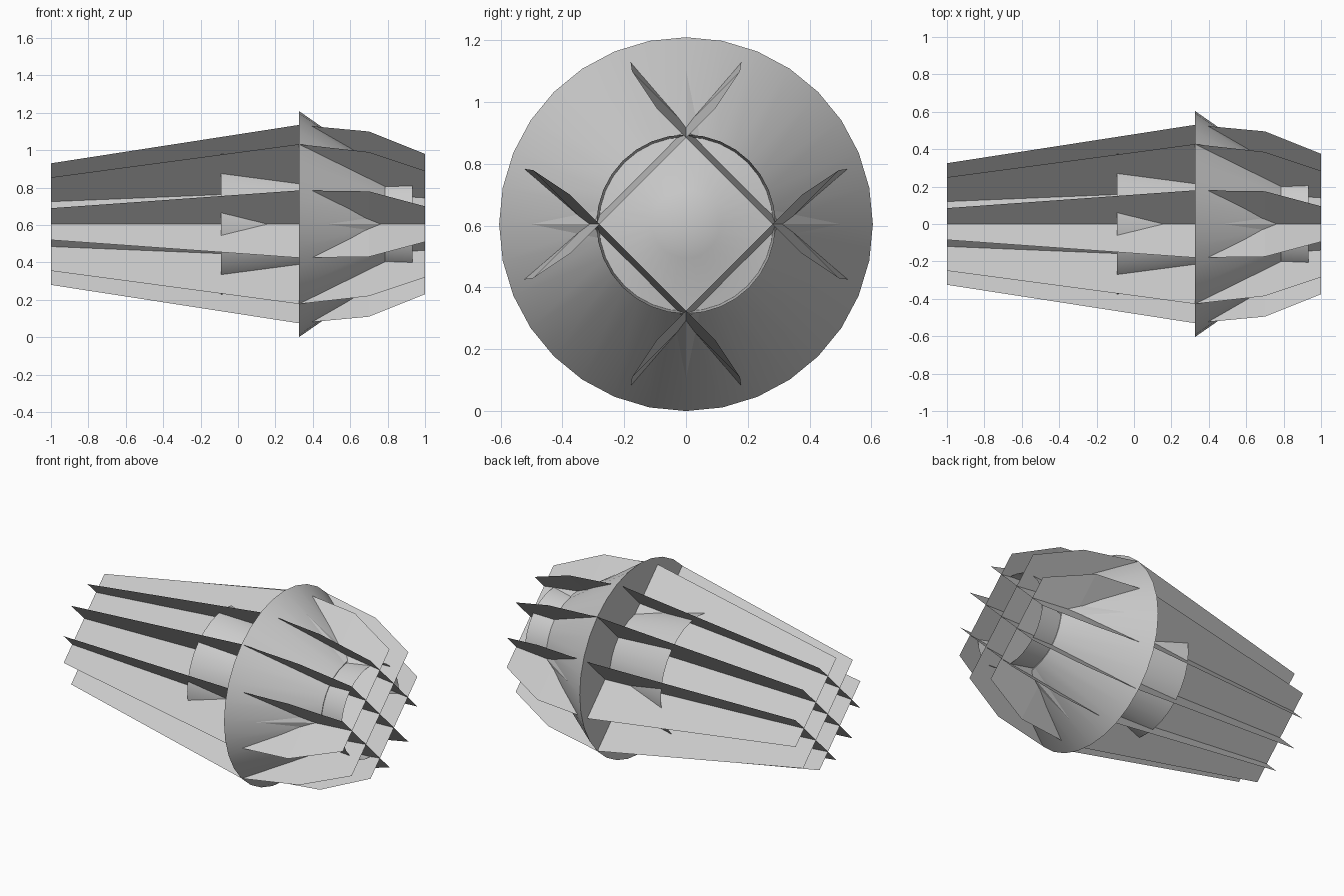
import bpy, bmesh, math
from mathutils import Matrix

if "Cube" in bpy.data.objects:
    bpy.data.objects.remove(bpy.data.objects["Cube"])

ZC = 0.605  # height of the long axis


def finish(name, bm, smooth=False):
    me = bpy.data.meshes.new(name)
    bm.normal_update()
    bm.to_mesh(me)
    bm.free()
    ob = bpy.data.objects.new(name, me)
    bpy.context.collection.objects.link(ob)
    ob.location.z = ZC
    if smooth:
        bpy.ops.object.select_all(action='DESELECT')
        ob.select_set(True)
        bpy.context.view_layer.objects.active = ob
        bpy.ops.object.shade_smooth_by_angle(angle=math.radians(25))
    return ob


def revolve(name, profile, n=32):
    """Surface of revolution about the x axis from (x, radius) pairs."""
    bm = bmesh.new()
    rings = []
    for x, r in profile:
        if r == 0:
            rings.append([bm.verts.new((x, 0, 0))] * n)
        else:
            rings.append([bm.verts.new((x, r * math.sin(2 * math.pi * i / n),
                                        r * math.cos(2 * math.pi * i / n))) for i in range(n)])
    for a, b in zip(rings, rings[1:]):
        for i in range(n):
            j = (i + 1) % n
            quad = list(dict.fromkeys((a[i], a[j], b[j], b[i])))
            bm.faces.new(quad)
    return finish(name, bm, True)


def strip(name, stations, quarter):
    """Thin plate through (x, low, high) stations: from (y=low,z=high) to (y=high,z=low)."""
    bm = bmesh.new()
    rows = [[bm.verts.new((x, lo, hi)), bm.verts.new((x, hi, lo))] for x, lo, hi in stations]
    for a, b in zip(rows, rows[1:]):
        bm.faces.new((a[0], a[1], b[1], b[0]))
    bm.transform(Matrix.Rotation(quarter * math.pi / 2, 4, 'X'))
    return finish(name, bm)


# Lattice of long plates: two through the axis, four flared outer ones
inner = [(-1, -.25, .25), (.325, -.427, .427), (.70, -.385, .385), (1, -.285, .285)]
outer = [(-1, -.085, .325), (.325, -.18, .53), (.70, -.175, .495), (1, -.095, .375)]
for k in range(2):
    strip(f"inner_plate_{k + 1}", inner, k)
for k in range(4):
    strip(f"outer_plate_{k + 1}", outer, k)

# Main cone with flat rear face and shallow nose
revolve("main_cone", [(.325, 0), (.325, .605), (.785, .285), (.82, .11), (.86, 0)])

# Open collars in front of and behind the cone
revolve("front_collar", [(.785, .282), (.932, .290)])
revolve("rear_shroud", [(-.09, .382), (.325, .305)])

# Low tapering ridges on the cone
for k in range(4):
    bm = bmesh.new()
    pts = [(.785, -.045, .282), (.785, .045, .282), (.48, 0, .50), (.785, 0, .297)]
    a, b, tip, top = [bm.verts.new(p) for p in pts]
    for f in ((a, top, tip), (top, b, tip), (a, b, top)):
        bm.faces.new(f)
    bm.transform(Matrix.Rotation(k * math.pi / 2, 4, 'X'))
    finish(f"cone_ridge_{k + 1}", bm)
